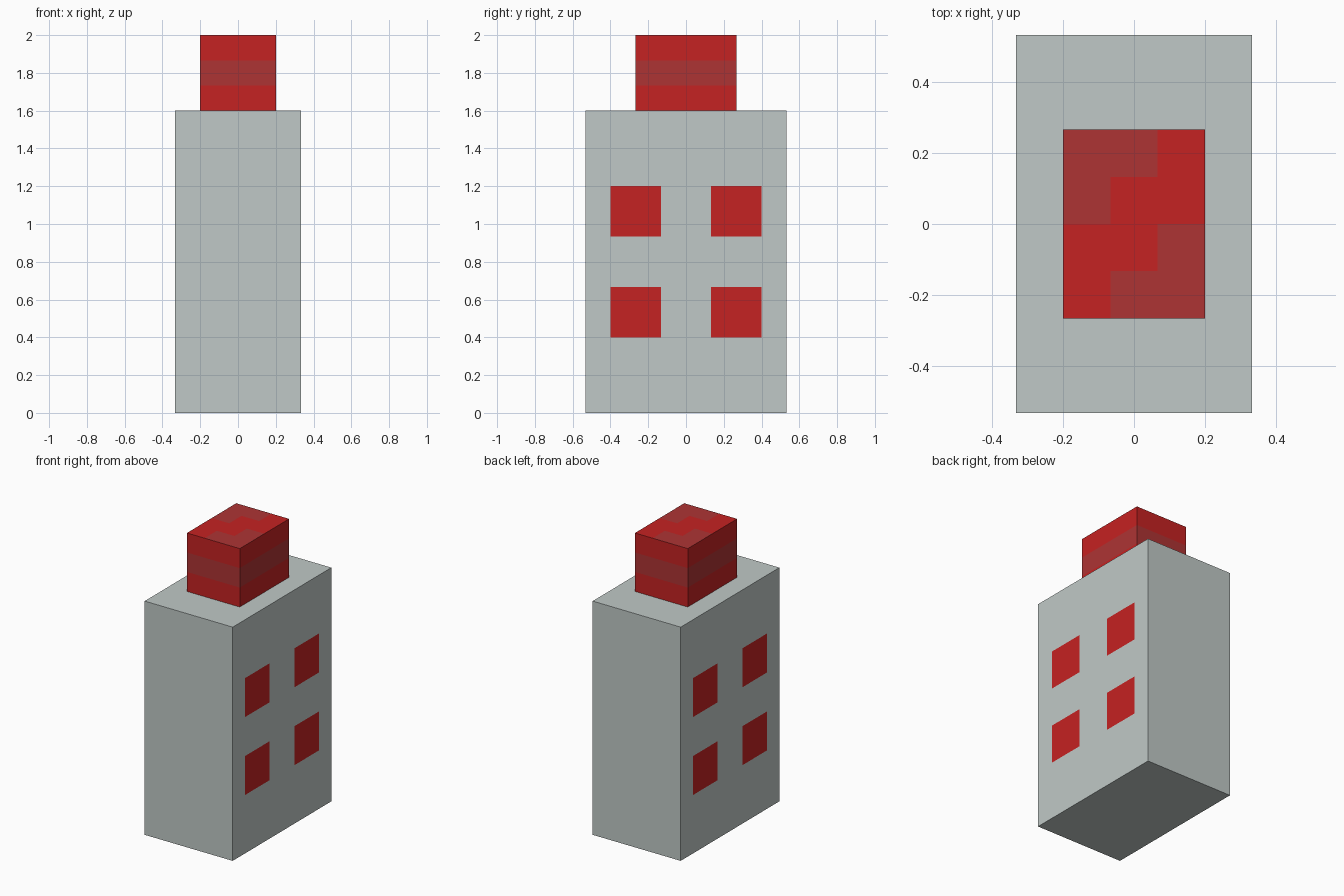
import bpy
import bmesh
from mathutils import Matrix, Vector

default_cube = bpy.data.objects.get("Cube")
if default_cube:
    bpy.data.objects.remove(default_cube, do_unlink=True)

U = 2 / 15  # one block unit


def material(name, colour):
    mat = bpy.data.materials.new(name)
    mat.use_nodes = True
    mat.diffuse_color = (*colour, 1)
    shader = next(n for n in mat.node_tree.nodes if n.type == "BSDF_PRINCIPLED")
    shader.inputs["Base Color"].default_value = (*colour, 1)
    shader.inputs["Roughness"].default_value = 0.8
    return mat


grey = material("pale grey", (0.527, 0.584, 0.571))
red = material("bright red", (0.558, 0.016, 0.016))
dull_red = material("dull red", (0.423, 0.034, 0.034))


def painted_box(name, size, base, cuts, materials, rule):
    """Box in block units, cut along given planes, faces coloured by a rule."""
    bm = bmesh.new()
    bmesh.ops.create_cube(bm, size=1)
    bm.transform(Matrix.Translation((0, 0, base + size[2] / 2))
                 @ Matrix.Diagonal((*size, 1)))
    for axis, positions in enumerate(cuts):
        normal = Vector([float(i == axis) for i in range(3)])
        for p in positions:
            bmesh.ops.bisect_plane(bm, geom=bm.verts[:] + bm.edges[:] + bm.faces[:],
                                   plane_co=normal * p, plane_no=normal)
    bm.normal_update()
    for face in bm.faces:
        face.material_index = rule(face.calc_center_median(), face.normal)
    bm.transform(Matrix.Scale(U, 4))
    mesh = bpy.data.meshes.new(name)
    bm.to_mesh(mesh)
    bm.free()
    for mat in materials:
        mesh.materials.append(mat)
    obj = bpy.data.objects.new(name, mesh)
    bpy.context.collection.objects.link(obj)
    return obj


# Body with four square windows on each broad side
def body_paint(c, n):
    window = abs(n.x) > 0.5 and 1 < abs(c.y) < 3 and (3 < c.z < 5 or 7 < c.z < 9)
    return 1 if window else 0


painted_box("body", (5, 8, 12), 0, ((), (-3, -1, 1, 3), (3, 5, 7, 9)),
            (grey, red), body_paint)


# Cap with a band round its sides and a stepped diagonal on top
def cap_paint(c, n):
    if n.z > 0.5:
        side = 1 if c.y > 0 else -1
        limit = 0.5 if abs(c.y) > 1 else -0.5
        return 1 if c.x * side < limit else 0
    return 1 if abs(n.z) < 0.5 and 13 < c.z < 14 else 0


painted_box("cap", (3, 4, 3), 12, ((-0.5, 0.5), (-1, 0, 1), (13, 14)),
            (red, dull_red), cap_paint)
